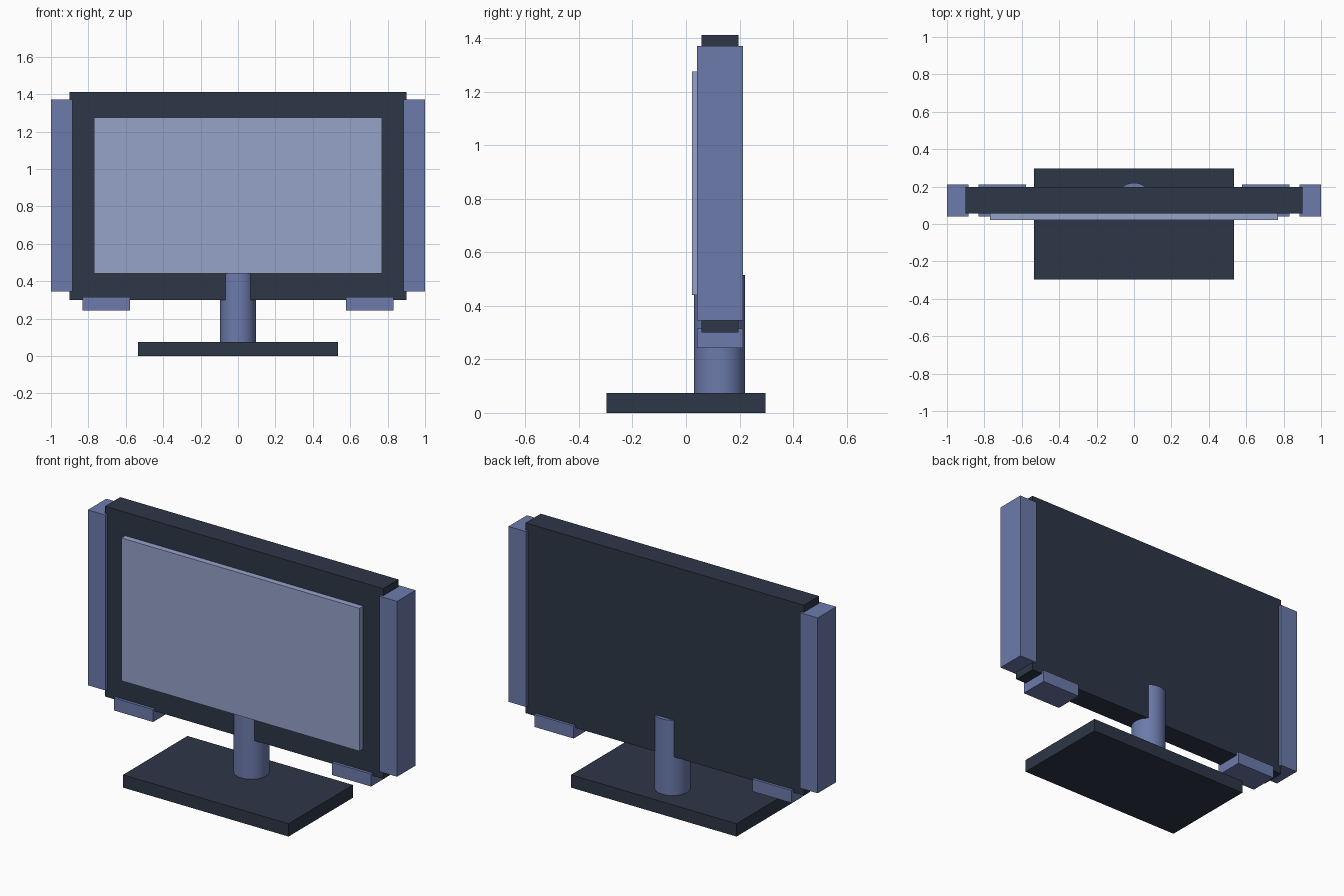
import bpy

cube = bpy.data.objects.get("Cube")
if cube:
    bpy.data.objects.remove(cube, do_unlink=True)


def material(name, rgb):
    mat = bpy.data.materials.new(name)
    mat.use_nodes = True
    mat.diffuse_color = (*rgb, 1)
    mat.node_tree.nodes["Principled BSDF"].inputs["Base Color"].default_value = (*rgb, 1)
    return mat


dark = material("dark slate", (0.027, 0.037, 0.063))
blue = material("muted blue", (0.150, 0.198, 0.413))
pale = material("pale blue", (0.305, 0.366, 0.591))


def box(name, low, high, mat):
    """Axis-aligned box between two opposite corners."""
    centre = [(a + b) / 2 for a, b in zip(low, high)]
    bpy.ops.mesh.primitive_cube_add(size=1, location=centre)
    obj = bpy.context.object
    obj.name = name
    obj.scale = [b - a for a, b in zip(low, high)]
    bpy.ops.object.transform_apply(location=False, rotation=False, scale=True)
    obj.data.materials.append(mat)
    return obj


# Stand
box("base", (-0.535, -0.297, 0), (0.535, 0.297, 0.075), dark)
bottom, top = 0.07, 0.515
bpy.ops.mesh.primitive_cylinder_add(vertices=48, radius=0.095, depth=top - bottom,
                                    location=(0, 0.125, (bottom + top) / 2))
pillar = bpy.context.object
pillar.name = "pillar"
pillar.data.materials.append(blue)
bpy.ops.object.shade_smooth_by_angle()

# Display housing and raised screen panel
box("housing", (-0.9, 0.057, 0.3), (0.9, 0.197, 1.412), dark)
box("screen", (-0.77, 0.022, 0.44), (0.77, 0.07, 1.275), pale)

# Side speakers and lower blocks, mirrored left and right
for side, sign in (("left", 1), ("right", -1)):
    for part, x0, x1, z0, z1 in (("speaker", 0.885, 1.0, 0.345, 1.37),
                                 ("lower_block", 0.578, 0.832, 0.243, 0.316)):
        xs = sorted((sign * x0, sign * x1))
        box(f"{side}_{part}", (xs[0], 0.041, z0), (xs[1], 0.212, z1), blue)
